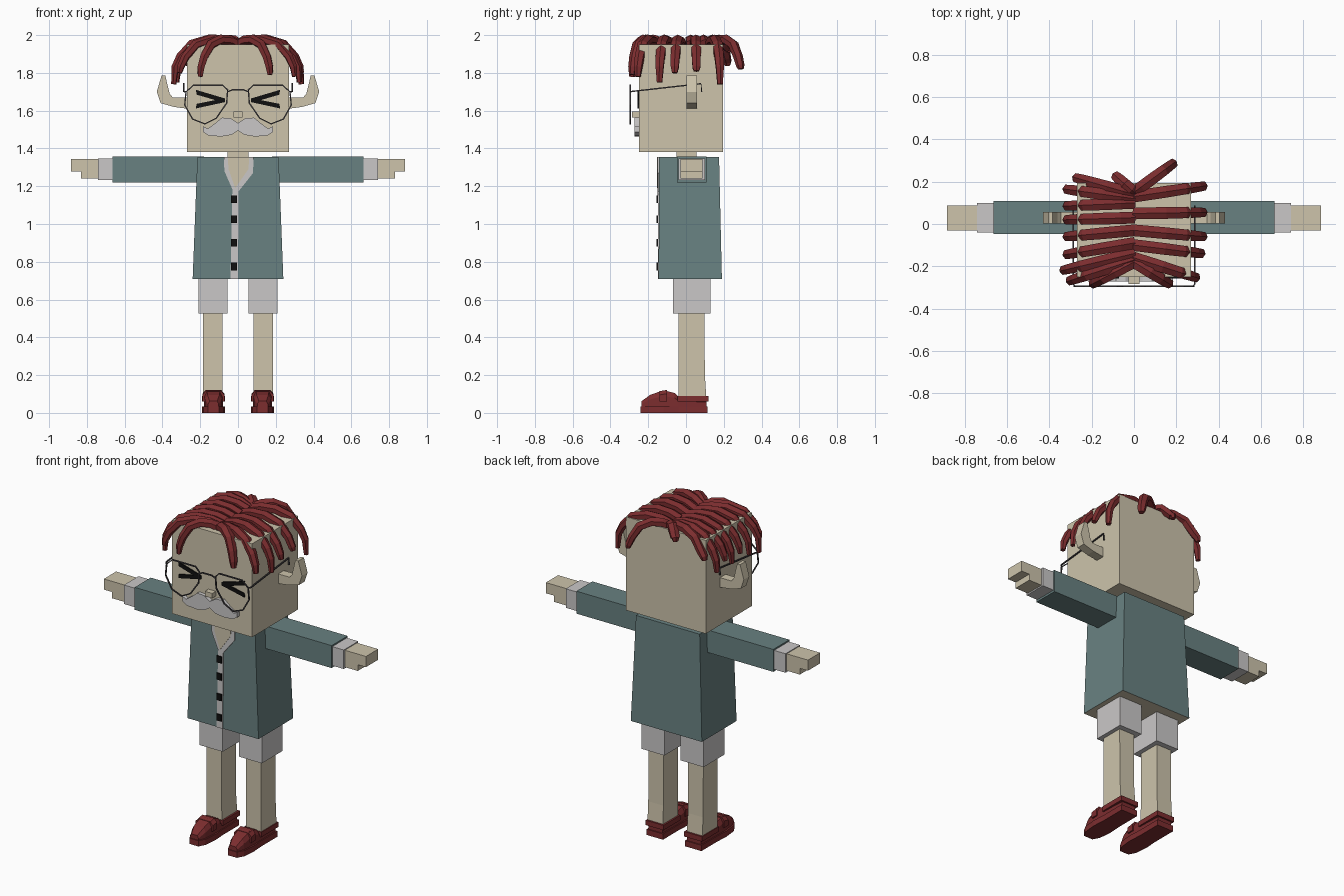
import bpy, bmesh, math
from mathutils import Vector

cube = bpy.data.objects.get("Cube")
if cube:
    bpy.data.objects.remove(cube, do_unlink=True)


def material(name, r, g, b):
    m = bpy.data.materials.new(name)
    m.use_nodes = True
    m.diffuse_color = (r, g, b, 1)
    bsdf = next(n for n in m.node_tree.nodes if n.type == 'BSDF_PRINCIPLED')
    bsdf.inputs["Base Color"].default_value = (r, g, b, 1)
    bsdf.inputs["Roughness"].default_value = 0.9
    return m


SKIN = material("skin", .61, .55, .41)
TEAL = material("teal cloth", .14, .22, .22)
WHITE = material("off white", .59, .575, .575)
MAROON = material("maroon", .20, .026, .028)
BLACK = material("black", .005, .005, .005)
METAL = material("dark metal", .06, .055, .06)


def loft(name, rings, mat, loop=False):
    """Skin a list of equal-length point rings; cap the ends unless looped."""
    bm = bmesh.new()
    rows = [[bm.verts.new(p) for p in ring] for ring in rings]
    n = len(rows[0])
    pairs = list(zip(rows, rows[1:])) + ([(rows[-1], rows[0])] if loop else [])
    for a, b in pairs:
        for i in range(n):
            j = (i + 1) % n
            bm.faces.new((a[i], a[j], b[j], b[i]))
    if not loop:
        bm.faces.new(rows[0])
        bm.faces.new(rows[-1])
    bmesh.ops.recalc_face_normals(bm, faces=bm.faces)
    me = bpy.data.meshes.new(name)
    bm.to_mesh(me)
    bm.free()
    me.materials.append(mat)
    ob = bpy.data.objects.new(name, me)
    bpy.context.collection.objects.link(ob)
    return ob


def rect(x0, x1, y0, y1, z):
    return [(x0, y0, z), (x1, y0, z), (x1, y1, z), (x0, y1, z)]


def box(name, x, y, z, mat):
    return loft(name, [rect(*x, *y, z[0]), rect(*x, *y, z[1])], mat)


def plate(name, pts, y0, y1, mat, s=1):
    """Extrude an x-z outline along y, mirrored when s is -1."""
    return loft(name, [[(s * x, y, z) for x, z in pts] for y in (y0, y1)], mat)


def sweep(name, pts, side, sizes, sides, mat, loop=False):
    """Sweep an oval section along a path; side is the width direction."""
    pts = [Vector(p) for p in pts]
    side = Vector(side).normalized()
    rings, n = [], len(pts)
    for i, p in enumerate(pts):
        a = pts[i - 1] if i or loop else p
        b = pts[(i + 1) % n] if i < n - 1 or loop else p
        normal = (b - a).normalized().cross(side).normalized()
        w, t = sizes[min(i, len(sizes) - 1)]
        angles = [2 * math.pi * (k + .5) / sides for k in range(sides)]
        rings.append([p + side * w * math.cos(q) + normal * t * math.sin(q) for q in angles])
    return loft(name, rings, mat, loop)


# Head and neck
box("head", (-.27, .27), (-.25, .195), (1.38, 1.95), SKIN)
box("neck", (-.055, .055), (-.05, .055), (1.3, 1.39), SKIN)
box("nose", (-.025, .025), (-.285, -.249), (1.565, 1.595), SKIN)

# Coat with a skin-coloured underside
coat = loft("coat", [rect(-.24, .24, -.145, .19, .71),
                     rect(-.215, .215, -.142, .175, 1.355)], TEAL)
coat.data.materials.append(SKIN)
for f in coat.data.polygons:
    if f.normal.z < -.5:
        f.material_index = 1

# Shirt front, collar and buttons
plate("shirt_strip", [(-.04, .71), (0, .71), (.003, 1.18), (-.03, 1.18)], -.149, -.14, WHITE)
plate("collar", [(-.075, 1.355), (-.072, 1.28), (-.015, 1.15), (.08, 1.27), (.082, 1.355)],
      -.150, -.141, WHITE)
plate("neck_opening", [(-.055, 1.356), (-.05, 1.29), (-.015, 1.19), (.055, 1.29), (.06, 1.356)],
      -.153, -.147, SKIN)
for z in (.775, .9, 1.025, 1.13):
    box("button", (-.036, -.004), (-.157, -.148), (z - .02, z + .02), BLACK)

# Moustache, eyes, ears, glasses, limbs: mirrored pairs
MOUSTACHE = [(0, 1.535), (.04, 1.56), (.085, 1.563), (.125, 1.53), (.16, 1.505), (.185, 1.517),
             (.185, 1.487), (.155, 1.468), (.09, 1.463), (.035, 1.472), (0, 1.495)]
EYE = [(.222, 1.71), (.22, 1.685), (.12, 1.656), (.22, 1.636), (.222, 1.612),
       (.07, 1.645), (.07, 1.665)]
EAR = [(.265, 1.67), (.345, 1.67), (.362, 1.69), (.385, 1.785), (.405, 1.785),
       (.43, 1.70), (.41, 1.64), (.34, 1.62), (.265, 1.61)]
LENS = [(.055, 1.71), (.08, 1.735), (.235, 1.735), (.275, 1.70), (.282, 1.63),
        (.24, 1.555), (.175, 1.53), (.115, 1.56), (.06, 1.64)]
SOLE = [(.055, .115), (.055, -.04), (.06, -.12), (.052, -.20), (.03, -.24),
        (-.03, -.24), (-.052, -.20), (-.06, -.12), (-.055, -.04), (-.055, .115)]
WIRE = [(.005, .005)]

for s, tag in ((1, "left_"), (-1, "right_")):
    plate(tag + "moustache", MOUSTACHE, -.272, -.249, WHITE, s)
    plate(tag + "eye", EYE, -.257, -.249, BLACK, s)
    plate(tag + "ear", EAR, .003, .057, SKIN, s)

    # Glasses
    sweep(tag + "lens_rim", [(s * x, -.295, z) for x, z in LENS], (0, 1, 0), WIRE, 4, METAL, True)
    sweep(tag + "temple", [(s * .278, -.295, 1.70), (s * .287, -.285, 1.702), (s * .287, .08, 1.743),
                           (s * .287, .083, 1.70)], (1, 0, 0), WIRE, 4, METAL)

    # Arm, cuff and hand
    def span(a, b):
        return sorted((s * a, s * b))
    box(tag + "sleeve", span(.18, .665), (-.047, .108), (1.22, 1.357), TEAL)
    box(tag + "cuff", span(.66, .742), (-.04, .1), (1.232, 1.348), WHITE)
    box(tag + "palm", span(.74, .83), (-.03, .088), (1.24, 1.343), SKIN)
    box(tag + "fingers", span(.83, .885), (-.03, .088), (1.278, 1.343), SKIN)

    # Leg and shorts
    box(tag + "shorts", span(.055, .21), (-.07, .13), (.525, .712), WHITE)
    loft(tag + "leg", [rect(*span(.08, .185), -.04, .108, .07),
                       rect(*span(.083, .185), -.04, .1, .2),
                       rect(*span(.083, .185), -.04, .097, .53)], SKIN)

    # Shoe
    c = s * .13
    loft(tag + "sole", [[(c + x, y, z) for x, y in SOLE] for z in (0, .035)], MAROON)
    stations = [(.108, .047, .075), (-.04, .05, .085), (-.06, .05, .105), (-.12, .05, .12),
                (-.19, .045, .095), (-.235, .028, .062)]
    loft(tag + "shoe_upper", [[(c - w, y, .03), (c + w, y, .03), (c + w, y, h * .75),
                               (c + w * .7, y, h), (c - w * .7, y, h), (c - w, y, h * .75)]
                              for y, w, h in stations], MAROON)
    box(tag + "shoe_rim", (c - .06, c + .06), (-.045, .118), (.06, .09), MAROON)
    loft(tag + "shoe_strap", [[(c - .058, y, .06), (c + .058, y, .06), (c + .058, y, z - .02),
                               (c + .04, y, z), (c - .04, y, z), (c - .058, y, z - .02)]
                              for y, z in ((-.14, .115), (-.1, .122))], MAROON)

sweep("glasses_bridge", [(-.055, -.295, 1.70), (-.03, -.295, 1.71), (.03, -.295, 1.71),
                         (.055, -.295, 1.70)], (0, 1, 0), WIRE, 4, METAL)

# Hair locks: root y, then tip x, y, z
LOCKS = [(.13, .335, .18, 1.74), (.05, .335, .055, 1.81), (-.03, .335, -.06, 1.80),
         (-.10, .325, -.14, 1.75), (-.16, .30, -.255, 1.78), (-.18, .17, -.285, 1.79),
         (.15, .19, .29, 1.82),
         (.12, -.325, .165, 1.76), (.10, -.325, .085, 1.80), (.03, -.325, .02, 1.76),
         (-.03, -.325, -.06, 1.79), (-.09, -.325, -.145, 1.75), (-.14, -.34, -.22, 1.74),
         (-.17, -.31, -.27, 1.80), (-.18, -.20, -.285, 1.78), (.14, -.28, .22, 1.84),
         (.15, -.09, .23, 1.91)]
ARCH = [(0, 1.952), (.2, 1.972), (.45, 1.976), (.72, 1.95), (.9, 1.885), (.98, 1.83)]
GIRTH = [(.032, .026), (.032, .027), (.032, .027), (.03, .026), (.027, .023), (.024, .02), (.016, .014)]
for y0, x, y, z in LOCKS:
    path = [(x * f, y0 + (y - y0) * f, max(h, z + .02)) for f, h in ARCH] + [(x, y, z)]
    sweep("hair_lock", path, (y0 - y, x, 0), GIRTH, 6, MAROON)
